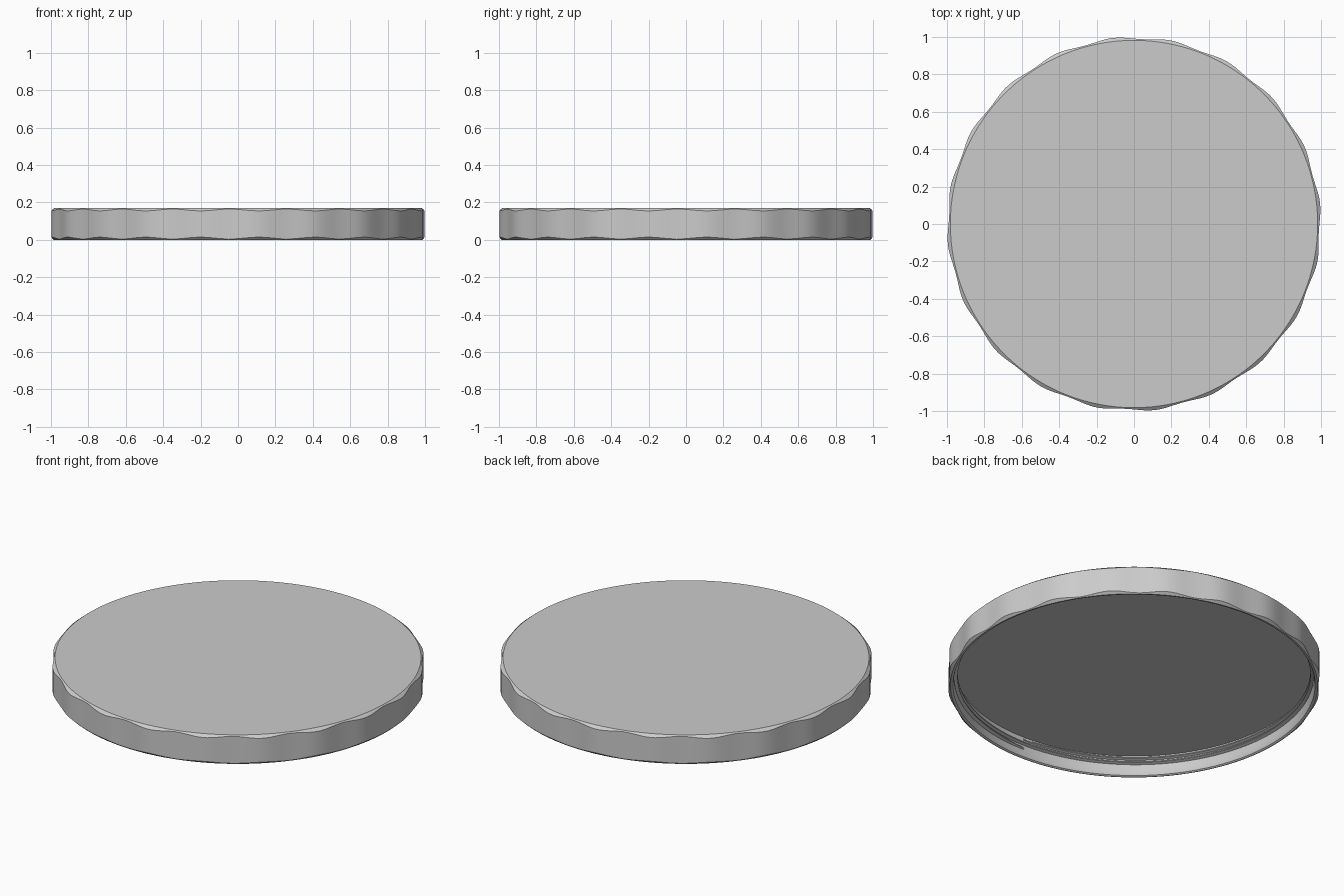
import bpy
import bmesh
from math import sin, cos, pi, radians

SEGMENTS = 240
GRIPS = 20
PHASE = radians(-2.6)      # angle of a grip valley

cube = bpy.data.objects.get("Cube")
if cube:
    bpy.data.objects.remove(cube, do_unlink=True)

grey = bpy.data.materials.new("grey_plastic")
grey.use_nodes = True
colour = (0.6, 0.6, 0.6, 1)
grey.diffuse_color = colour
grey.node_tree.nodes["Principled BSDF"].inputs["Base Color"].default_value = colour


def grip_radius(angle):
    """Scalloped outer edge radius."""
    return 0.995 - 0.006 * cos(GRIPS * (angle - PHASE))


def finish(name, bm):
    bmesh.ops.recalc_face_normals(bm, faces=bm.faces)
    mesh = bpy.data.meshes.new(name)
    bm.to_mesh(mesh)
    bm.free()
    mesh.materials.append(grey)
    obj = bpy.data.objects.new(name, mesh)
    bpy.context.collection.objects.link(obj)
    bpy.ops.object.select_all(action="DESELECT")
    obj.select_set(True)
    bpy.context.view_layer.objects.active = obj
    bpy.ops.object.shade_smooth_by_angle(angle=radians(25))
    return obj


def bridge(bm, a, b, closed):
    n = len(a)
    for i in range(n if closed else n - 1):
        j = (i + 1) % n
        bm.faces.new((a[i], a[j], b[j], b[i]))


# Lid shell: top disc, bevelled scalloped skirt, rounded lip, hollow underside
def make_lid():
    bm = bmesh.new()
    height, top_radius, ceiling = 0.17, 0.982, 0.118

    def ring(point):
        verts = []
        for i in range(SEGMENTS):
            a = 2 * pi * i / SEGMENTS
            r, z = point(a)
            verts.append(bm.verts.new((r * cos(a), r * sin(a), z)))
        return verts

    points = [
        lambda a: (top_radius, height),
        # the bevel is a cone, so its lower edge rises in each valley
        lambda a: (grip_radius(a), height - 0.8 * (grip_radius(a) - top_radius)),
        lambda a: (grip_radius(a), 0.8 * (grip_radius(a) - 0.987) + 0.003),
        lambda a: (0.986, 0),
        lambda a: (0.978, 0),
        lambda a: (0.972, 0.004),
        lambda a: (0.969, 0.012),
        lambda a: (0.966, 0.03),
        lambda a: (0.962, ceiling),
    ]
    rings = [ring(p) for p in points]
    for a, b in zip(rings, rings[1:]):
        bridge(bm, a, b, True)
    bm.faces.new(rings[0])
    bm.faces.new(rings[-1])
    return finish("lid", bm)


# Screw thread: triangular ridge swept along a helix inside the skirt
def make_thread():
    bm = bmesh.new()
    turns, per_turn = 2, 120
    low, pitch, half = 0.052, 0.026, 0.011
    total = turns * per_turn
    sections = []
    for i in range(total + 1):
        a = radians(-92) + 2 * pi * i / per_turn
        z = low + pitch * i / per_turn
        fade = min(1, (i + 1) / 5, (total + 1 - i) / 5)
        profile = ((0.97, -half), (0.963 - 0.016 * fade, -0.003),
                   (0.963 - 0.016 * fade, 0.003), (0.97, half))
        sections.append([bm.verts.new((r * cos(a), r * sin(a), z + dz))
                         for r, dz in profile])
    for a, b in zip(sections, sections[1:]):
        bridge(bm, a, b, True)
    bm.faces.new(sections[0])
    bm.faces.new(sections[-1])
    return finish("screw_thread", bm)


make_lid()
make_thread()
